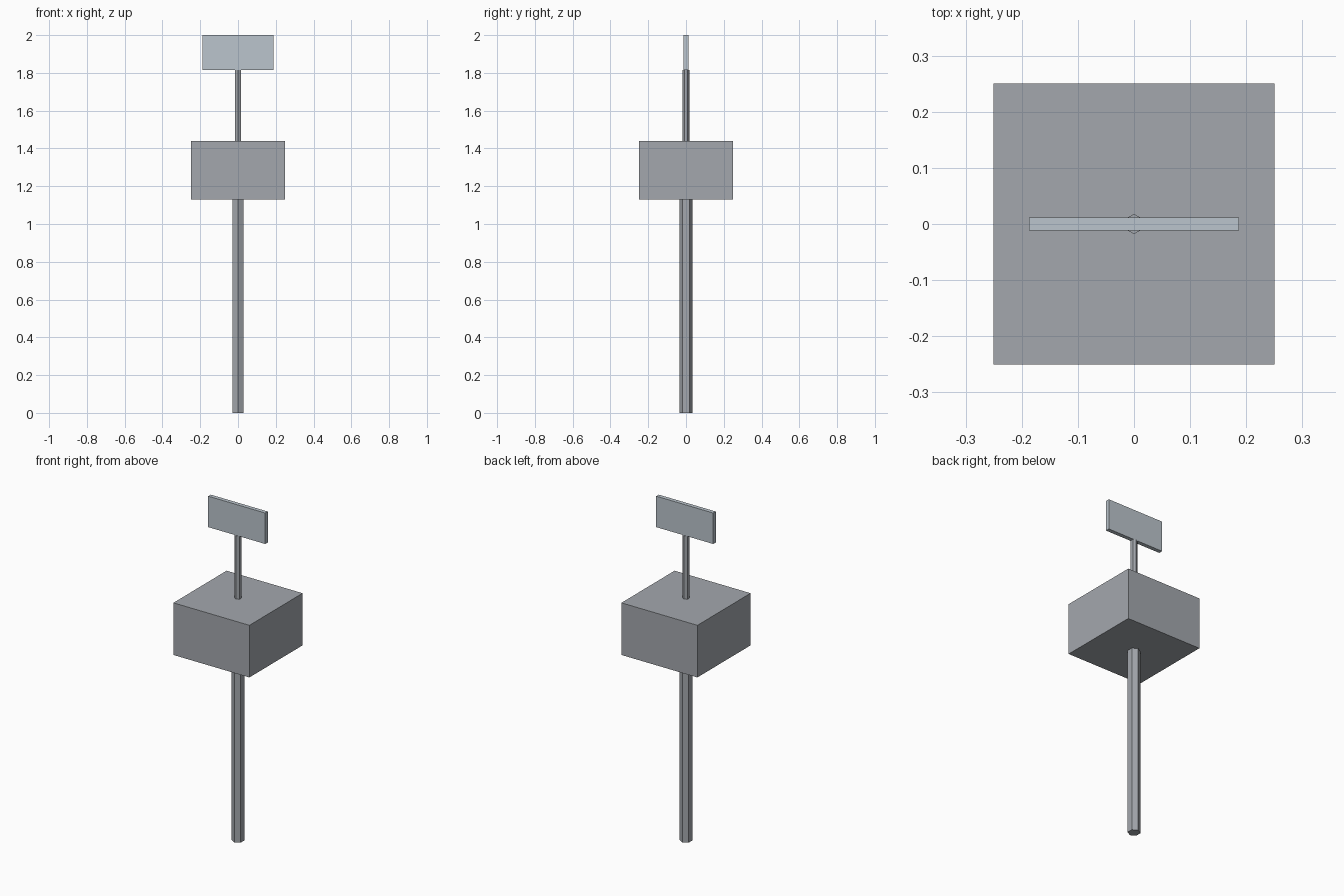
import bpy
import math

if "Cube" in bpy.data.objects:
    bpy.data.objects.remove(bpy.data.objects["Cube"])


def material(name, rgb):
    m = bpy.data.materials.new(name)
    m.diffuse_color = (*rgb, 1.0)
    m.use_nodes = True
    m.node_tree.nodes["Principled BSDF"].inputs["Base Color"].default_value = m.diffuse_color
    return m


grey = material("mid grey", (0.37, 0.39, 0.42))
pale = material("pale blue grey", (0.50, 0.56, 0.61))


def finish(name, mat):
    ob = bpy.context.object
    ob.name = name
    ob.data.materials.append(mat)


def box(name, size, z0, z1, mat):
    bpy.ops.mesh.primitive_cube_add(size=1, location=(0, 0, (z0 + z1) / 2))
    bpy.context.object.scale = (size[0], size[1], z1 - z0)
    bpy.ops.object.transform_apply(location=False, rotation=False, scale=True)
    finish(name, mat)


def hex_pole(name, radius, z0, z1, mat):
    # Hexagonal prism with corners pointing to front and back
    bpy.ops.mesh.primitive_cylinder_add(vertices=6, radius=radius, depth=z1 - z0,
                                        location=(0, 0, (z0 + z1) / 2))
    finish(name, mat)


# Lower post, square block, thin upper post and sign plate
hex_pole("lower_post", 0.035, 0.0, 1.13, grey)
box("block", (0.5, 0.5), 1.13, 1.44, grey)
hex_pole("upper_post", 0.018, 1.44, 1.816, grey)
box("sign_plate", (0.375, 0.024), 1.816, 2.0, pale)
